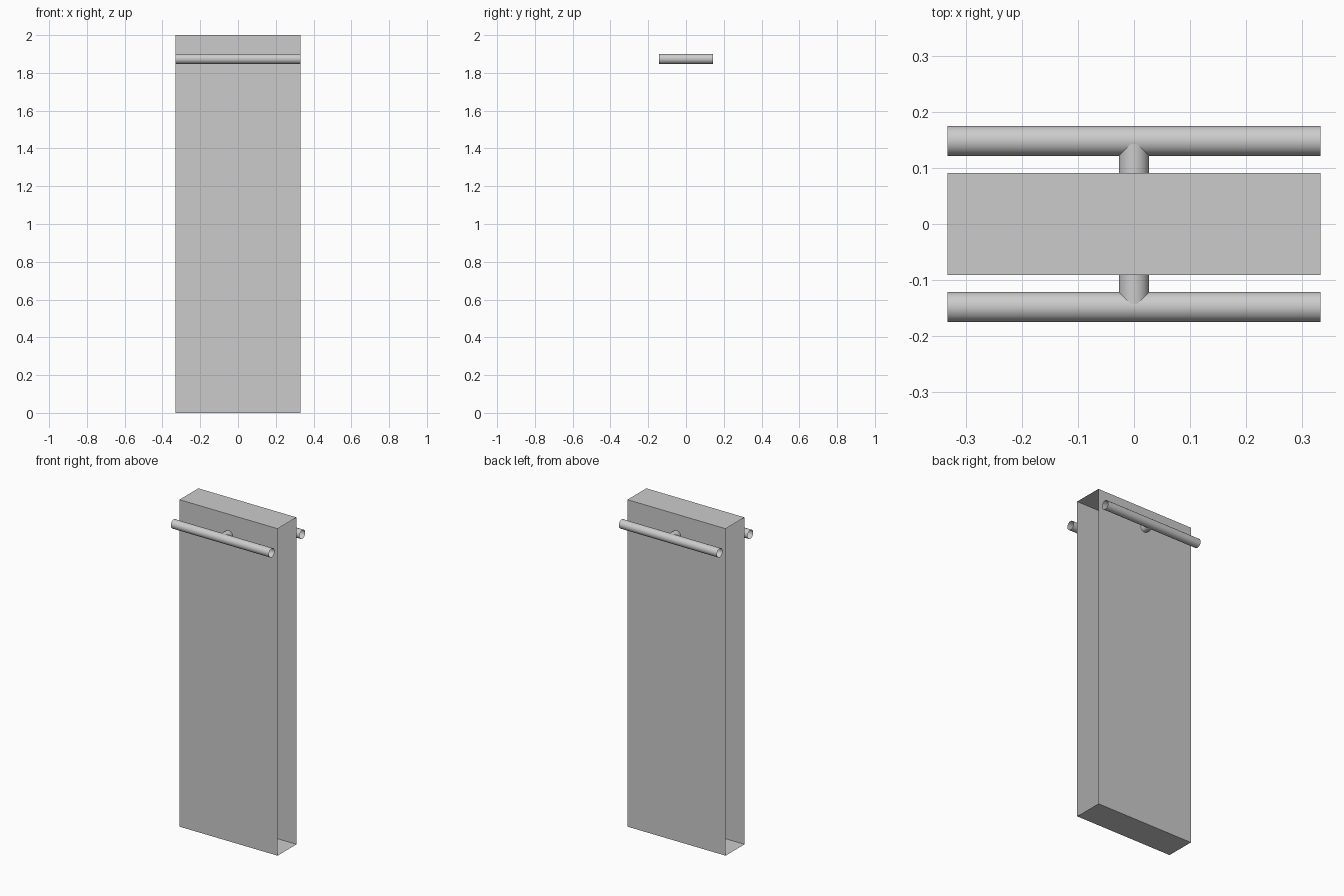
import bpy, bmesh, math
from mathutils import Matrix

if "Cube" in bpy.data.objects:
    bpy.data.objects.remove(bpy.data.objects["Cube"])

HALF_W, HALF_D, HEIGHT = 0.332, 0.091, 2.0
BAR_R, BAR_Y, BAR_Z = 0.027, 0.148, 1.874


def add_object(name, bm):
    mesh = bpy.data.meshes.new(name)
    bm.to_mesh(mesh)
    bm.free()
    obj = bpy.data.objects.new(name, mesh)
    bpy.context.collection.objects.link(obj)
    return obj


def tube(name, length, location, axis):
    """Open-ended smooth tube lying along the x or y axis."""
    bm = bmesh.new()
    turn = Matrix.Rotation(math.pi / 2, 4, 'Y' if axis == 'x' else 'X')
    bmesh.ops.create_cone(bm, cap_ends=False, segments=32, radius1=BAR_R,
                          radius2=BAR_R, depth=length,
                          matrix=Matrix.Translation(location) @ turn)
    for face in bm.faces:
        face.smooth = True
    return add_object(name, bm)


# Door panel: thin sleeve, open at both narrow ends
bm = bmesh.new()
bmesh.ops.create_cube(bm, size=1, matrix=Matrix.Translation((0, 0, HEIGHT / 2))
                      @ Matrix.Diagonal((2 * HALF_W, 2 * HALF_D, HEIGHT, 1)))
bm.normal_update()
ends = [f for f in bm.faces if abs(f.normal.x) > 0.9]
bmesh.ops.delete(bm, geom=ends, context='FACES_ONLY')
add_object("panel", bm)

# Rails and the half stems that join them through the panel
STEM = 0.143
for label, side in (("front", -1), ("back", 1)):
    tube(label + "_rail", 2 * HALF_W, (0, side * BAR_Y, BAR_Z), 'x')
    tube(label + "_stem", STEM, (0, side * STEM / 2, BAR_Z), 'y')
